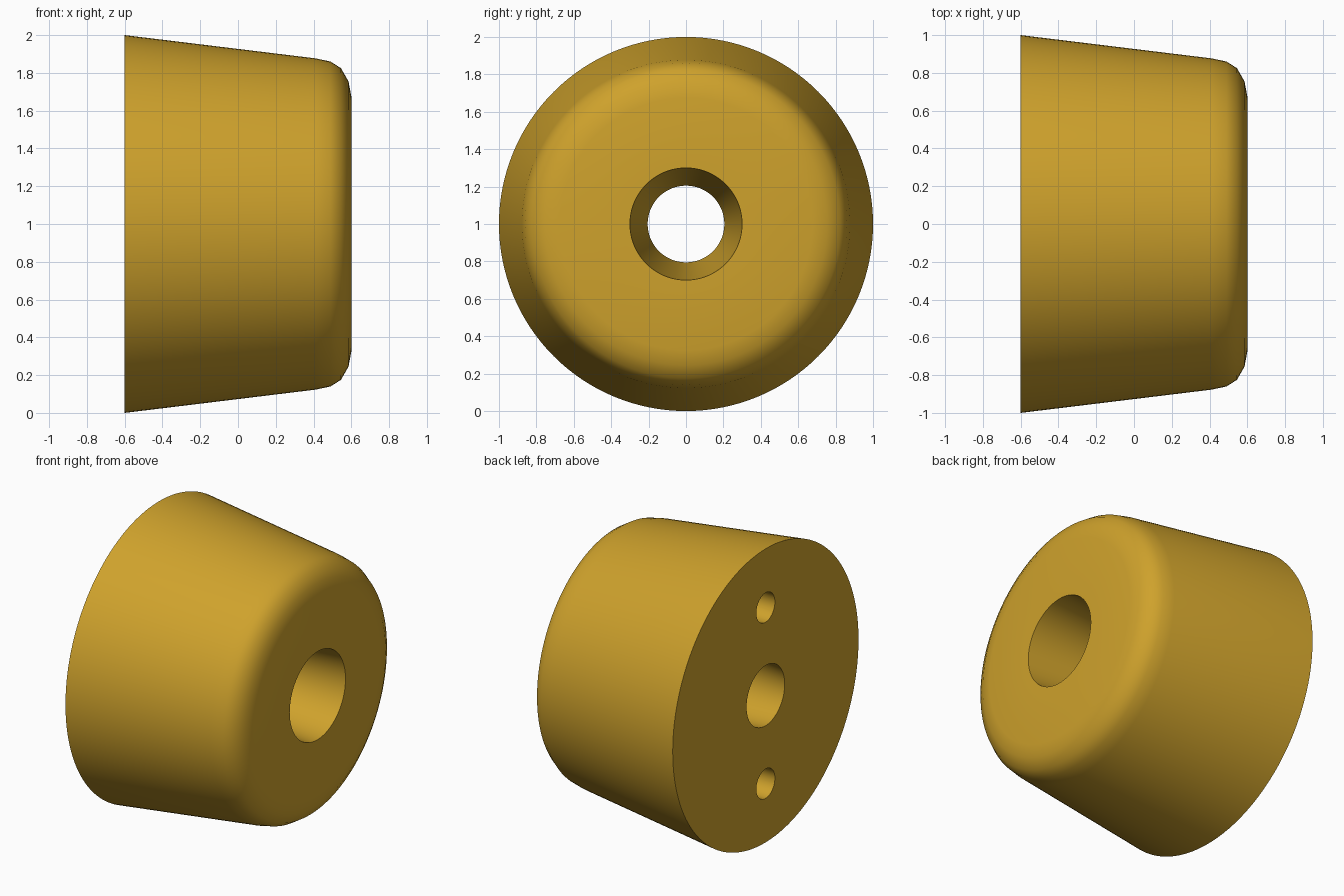
import bpy, bmesh
from math import sin, cos, pi, radians

if "Cube" in bpy.data.objects:
    bpy.data.objects.remove(bpy.data.objects["Cube"])

SIDES = 128


def lathe(name, profile):
    """Revolve a closed (x, radius) profile around the x axis at z = 1."""
    bm = bmesh.new()
    rings = []
    for i in range(SIDES):
        a = 2 * pi * i / SIDES
        rings.append([bm.verts.new((x, r * sin(a), 1 + r * cos(a))) for x, r in profile])
    n = len(profile)
    for i in range(SIDES):
        p, q = rings[i], rings[(i + 1) % SIDES]
        for j in range(n):
            k = (j + 1) % n
            bm.faces.new((p[j], p[k], q[k], q[j]))
    bmesh.ops.recalc_face_normals(bm, faces=bm.faces)
    me = bpy.data.meshes.new(name)
    bm.to_mesh(me)
    bm.free()
    ob = bpy.data.objects.new(name, me)
    bpy.context.collection.objects.link(ob)
    return ob


# Tapered body with rounded front rim and tapered central bore
foot = lathe("bumper_foot", [
    (-0.6, 1.0), (0.41, 0.877), (0.49, 0.86), (0.545, 0.825),
    (0.585, 0.755), (0.6, 0.675), (0.6, 0.3), (-0.6, 0.205)])

# Two blind pin holes in the wide back face
cutters = []
for z in (0.4, 1.6):
    bpy.ops.mesh.primitive_cylinder_add(
        vertices=48, radius=0.1, depth=1.0,
        location=(-0.6, 0, z), rotation=(0, pi / 2, 0))
    cutter = bpy.context.object
    cutter.name = "pin_hole_cutter"
    cutter.hide_render = True
    mod = foot.modifiers.new("pin_hole", 'BOOLEAN')
    mod.operation = 'DIFFERENCE'
    mod.solver = 'EXACT'
    mod.object = cutter
    cutters.append(cutter)

bpy.ops.object.select_all(action='DESELECT')
foot.select_set(True)
bpy.context.view_layer.objects.active = foot
for mod in list(foot.modifiers):
    bpy.ops.object.modifier_apply(modifier=mod.name)
for cutter in cutters:
    bpy.data.objects.remove(cutter, do_unlink=True)
bpy.ops.object.shade_smooth_by_angle(angle=radians(35))

# Amber material
mat = bpy.data.materials.new("amber")
mat.diffuse_color = (0.62, 0.36, 0.025, 1)
mat.use_nodes = True
mat.node_tree.nodes["Principled BSDF"].inputs["Base Color"].default_value = mat.diffuse_color
foot.data.materials.clear()
foot.data.materials.append(mat)
